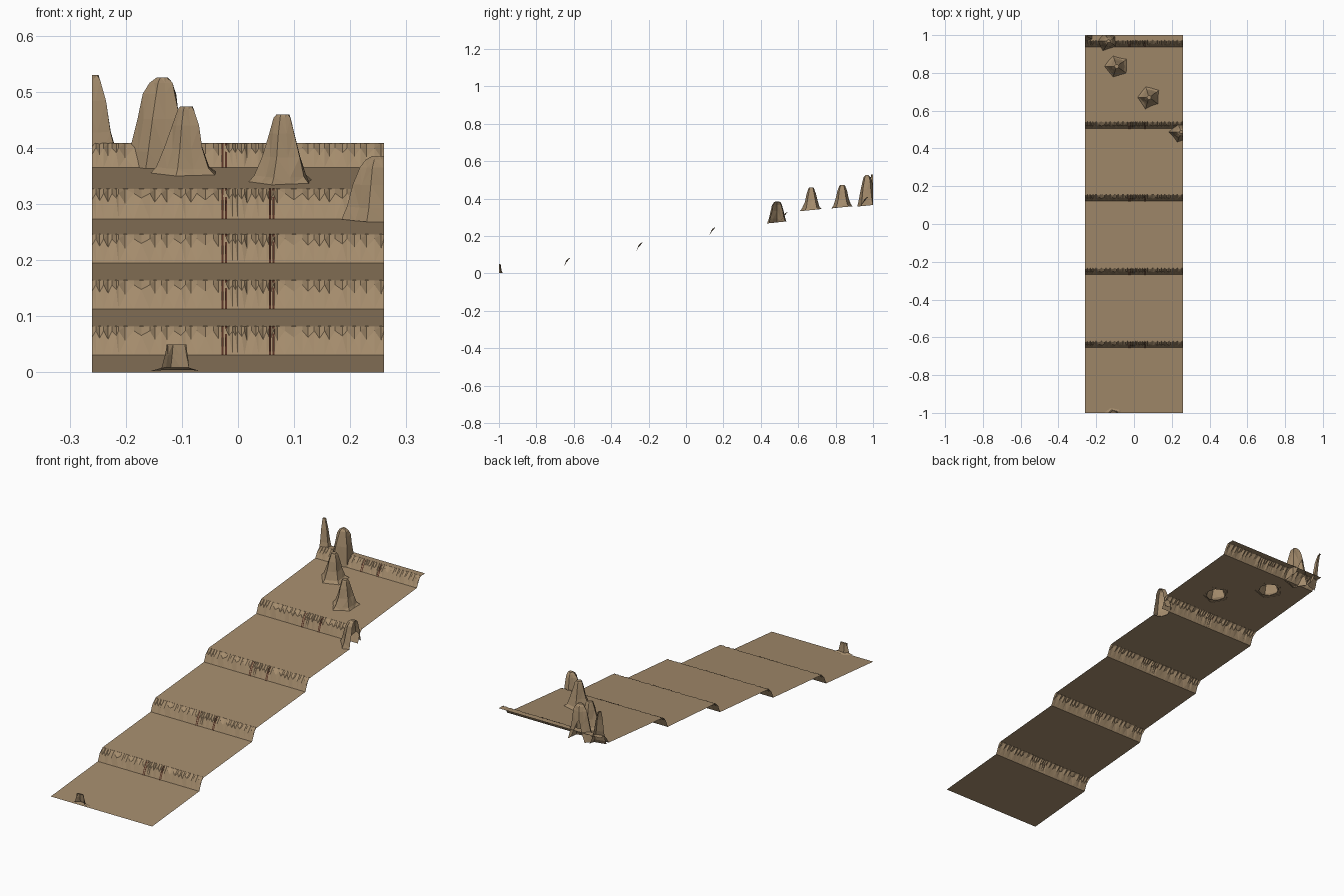
import bpy, bmesh, math, random
from mathutils import Vector

cube = bpy.data.objects.get("Cube")
if cube:
    bpy.data.objects.remove(cube)

HALF = 0.26
# foot and crest of each riser: y, z
FEET = [(-0.655, 0.031), (-0.268, 0.113), (0.122, 0.195), (0.506, 0.273), (0.938, 0.365)]
CRESTS = [(-0.62, 0.083), (-0.233, 0.165), (0.157, 0.247), (0.543, 0.328), (0.973, 0.409)]


def material(name, rgb):
    m = bpy.data.materials.new(name)
    m.use_nodes = True
    m.diffuse_color = (*rgb, 1)
    m.node_tree.nodes["Principled BSDF"].inputs["Base Color"].default_value = (*rgb, 1)
    return m


SAND = material("sandstone", (0.37, 0.26, 0.15))
RUST = material("dark_red_wood", (0.09, 0.03, 0.017))


def finish(bm, name, mat):
    me = bpy.data.meshes.new(name)
    bm.to_mesh(me)
    bm.free()
    me.materials.append(mat)
    ob = bpy.data.objects.new(name, me)
    bpy.context.collection.objects.link(ob)
    return ob


def trim(bm, co, no):
    bmesh.ops.bisect_plane(bm, geom=bm.verts[:] + bm.edges[:] + bm.faces[:],
                           plane_co=co, plane_no=no, clear_outer=True)


def ring_points(x, y, rx, ry, n=8):
    return [(x + rx * math.cos(math.tau * i / n), y + ry * math.sin(math.tau * i / n))
            for i in range(n)]


def tread(name, a, b, holes=()):
    """Sloping sheet, opened where a hollow rock stands on it."""
    bm = bmesh.new()
    bm.faces.new([bm.verts.new(p) for p in ((-HALF, *a), (HALF, *a), (HALF, *b), (-HALF, *b))])
    for x, y, r in holes:
        pts = ring_points(x, y, r, r)
        planes = []
        for p, q in zip(pts, pts[1:] + pts[:1]):
            co, no = Vector((*p, 0)), Vector((q[1] - p[1], p[0] - q[0], 0))
            planes.append((co, no))
            bmesh.ops.bisect_plane(bm, geom=bm.verts[:] + bm.edges[:] + bm.faces[:],
                                   plane_co=co, plane_no=no)
        inside = [f for f in bm.faces
                  if all((f.calc_center_median() - co).dot(no) < 0 for co, no in planes)]
        bmesh.ops.delete(bm, geom=inside, context='FACES')
    finish(bm, name, SAND)


def riser(name, foot, crest):
    """Cliff with a fluted, chipped upper edge."""
    rng = random.Random(5)
    xs = [-HALF]
    while xs[-1] < HALF - 0.014:
        x = xs[-1]
        dense = x < -0.215 or -0.03 < x < 0.07
        xs.append(x + (rng.uniform(0.004, 0.008) if dense else rng.uniform(0.008, 0.016)))
    xs.append(HALF)
    y0, z0 = foot
    y1, z1 = crest
    bm = bmesh.new()
    rows = []
    for i, x in enumerate(xs):
        tip = i % 2 == 0
        drop = rng.uniform(0.017, 0.027) if tip else 0.009
        mid_y = y0 + (0.013 if tip else 0.019)
        rows.append([bm.verts.new(p) for p in
                     ((x, y0, z0), (x, mid_y, z1 - drop), (x, y1 - (0 if tip else 0.006), z1 - 0.001),
                      (x, y1, z1))])
    for a, b in zip(rows, rows[1:]):
        for k in range(3):
            f = [a[k], b[k], b[k + 1], a[k + 1]]
            bm.faces.new(f)
    bmesh.ops.triangulate(bm, faces=bm.faces[:])
    finish(bm, name, SAND)


def rails(name, foot, crest):
    """Thin upright strips lying on the cliff."""
    bm = bmesh.new()
    for x in (-0.028, -0.021, 0.057, 0.063):
        pts = [(foot[0] - 0.002, foot[1]), (foot[0] + 0.01, crest[1] - 0.022),
               (crest[0] - 0.006, crest[1])]
        rows = [[bm.verts.new((x + s, y, z)) for s in (-0.0018, 0.0018)] for y, z in pts]
        for a, b in zip(rows, rows[1:]):
            bm.faces.new((a[0], a[1], b[1], b[0]))
    finish(bm, name, RUST)


def rock(name, x, y, z, rx, ry, top, seed, slope=0.09, profile=None, lean=0.0):
    """Hollow eroded spire, trimmed at the edges of the strip."""
    rng = random.Random(seed)
    profile = profile or ((0, 1), (0.1, 0.8), (0.38, 0.6), (0.72, 0.42), (0.95, 0.26), (1, 0.2))
    bm = bmesh.new()
    rings = []
    for t, r in profile:
        ring = []
        for i, (px, py) in enumerate(ring_points(0, 0, r, r, 10)):
            k = (1.0 if i % 2 else 0.8) * rng.uniform(0.93, 1.07)
            k = k if t < 1 else 0.9
            h = z + t * (top - z) + (1 - t) * slope * py * ry
            ring.append(bm.verts.new((x + lean * t + px * rx * k, y + py * ry * k, h)))
        rings.append(ring)
    for a, b in zip(rings, rings[1:]):
        for i in range(10):
            j = (i + 1) % 10
            bm.faces.new((a[i], a[j], b[j], b[i]))
    bm.faces.new(rings[-1])
    bmesh.ops.triangulate(bm, faces=[f for f in bm.faces if len(f.verts) == 4])
    for co, no in (((HALF, 0, 0), (1, 0, 0)), ((-HALF, 0, 0), (-1, 0, 0)),
                   ((0, 1, 0), (0, 1, 0)), ((0, -1, 0), (0, -1, 0))):
        trim(bm, co, no)
    finish(bm, name, SAND)


# Stepped ground
starts = [(-1, 0)] + CRESTS
ends = FEET + [(1, 0.409)]
for n, (a, b) in enumerate(zip(starts, ends), 1):
    holes = [(0.08, 0.67, 0.045), (-0.09, 0.835, 0.045)] if n == 5 else []
    if n == 4:
        holes = [(0.25, 0.485, 0.04)]
    tread(f"tread_{n}", a, b, holes)
for n, (a, b) in enumerate(zip(FEET, CRESTS), 1):
    riser(f"riser_{n}", a, b)
    rails(f"rails_{n}", a, b)

# Rock spires
blunt = ((0, 1), (0.2, 0.85), (0.55, 0.68), (0.82, 0.5), (0.94, 0.36), (1, 0.17))
rock("middle_rock", 0.08, 0.67, 0.339, 0.062, 0.062, 0.46, 1)
rock("inner_rock", -0.092, 0.835, 0.354, 0.063, 0.062, 0.474, 2)
rock("rear_rock", -0.145, 0.968, 0.363, 0.062, 0.052, 0.526, 3, profile=blunt, lean=0.01)
rock("corner_rock", -0.262, 1.0, 0.368, 0.075, 0.055, 0.53, 4)
rock("side_rock", 0.25, 0.487, 0.273, 0.064, 0.054, 0.386, 6, profile=blunt)
rock("front_rock", -0.11, -1.002, 0.002, 0.05, 0.03, 0.05, 7,
     profile=((0, 1), (0.12, 0.6), (0.6, 0.48), (1, 0.42)))
